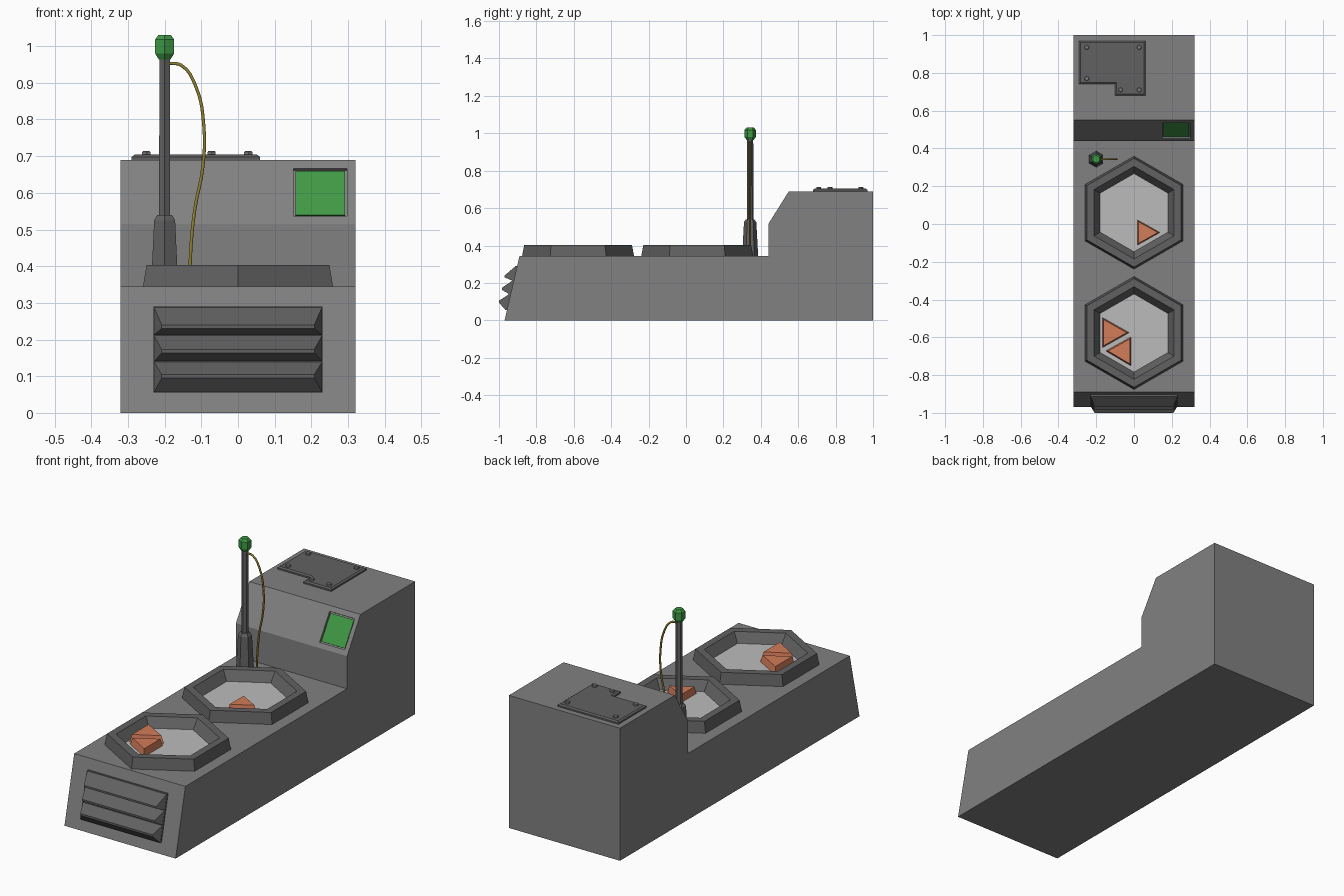
import bpy, bmesh
from math import sin, cos, tau, hypot
from mathutils import Vector

if "Cube" in bpy.data.objects:
    bpy.data.objects.remove(bpy.data.objects["Cube"])


def material(name, rgb):
    m = bpy.data.materials.new(name)
    m.diffuse_color = (*rgb, 1)
    m.use_nodes = True
    m.node_tree.nodes["Principled BSDF"].inputs["Base Color"].default_value = m.diffuse_color
    return m


BODY = material("body_grey", (0.22, 0.22, 0.22))
DARK = material("dark_grey", (0.12, 0.12, 0.12))
PALE = material("pale_grey", (0.5, 0.5, 0.5))
GREEN = material("green", (0.05, 0.32, 0.06))
ORANGE = material("orange", (0.65, 0.2, 0.1))
YELLOW = material("yellow", (0.28, 0.22, 0.03))


def loft(name, rings, mat):
    """Solid through rings of equal point count, capped at both ends."""
    bm = bmesh.new()
    vs = [[bm.verts.new(p) for p in r] for r in rings]
    n = len(vs[0])
    for a, b in zip(vs, vs[1:]):
        for i in range(n):
            j = (i + 1) % n
            bm.faces.new((a[i], a[j], b[j], b[i]))
    bm.faces.new(vs[0])
    bm.faces.new(vs[-1])
    bmesh.ops.recalc_face_normals(bm, faces=bm.faces)
    me = bpy.data.meshes.new(name)
    bm.to_mesh(me)
    bm.free()
    me.materials.append(mat)
    ob = bpy.data.objects.new(name, me)
    bpy.context.collection.objects.link(ob)
    return ob


def hexes(name, x, y, levels, mat):
    """Stack of hexagons with points towards +-y; levels are (radius, z)."""
    loft(name, [[(x + r * sin(i * tau / 6), y + r * cos(i * tau / 6), z)
                 for i in range(6)] for r, z in levels], mat)


def outline(pts, z):
    return [(x, y, z) for x, y in pts]


def shrink(pts, s):
    c = sum((Vector(p) for p in pts), Vector((0, 0))) / len(pts)
    return [tuple(c + (Vector(p) - c) * s) for p in pts]


# Main body from a side profile
profile = [(-0.97, 0), (-0.89, 0.345), (0.44, 0.345), (0.44, 0.515),
           (0.55, 0.69), (1.0, 0.69), (1.0, 0)]
body = loft("console_body", [[(x, y, z) for y, z in profile] for x in (-0.32, 0.32)], BODY)


# Recessed screen on the sloped panel
def screen_ring(offset, m=0.0):
    n = Vector((0, -0.175, 0.11)) / hypot(0.175, 0.11)
    return [Vector((x, 0.44 + (z - 0.515) * 0.11 / 0.175, z)) + n * offset
            for x, z in ((0.152 + m, 0.537 + m), (0.297 - m, 0.537 + m),
                         (0.297 - m, 0.667 - m), (0.152 + m, 0.667 - m))]


cutter = loft("screen_cutter", [screen_ring(-0.012), screen_ring(0.03)], DARK)
cutter.hide_render = True
mod = body.modifiers.new("screen_recess", 'BOOLEAN')
mod.operation = 'DIFFERENCE'
mod.object = cutter
mod.solver = 'EXACT'
bpy.context.view_layer.objects.active = body
bpy.ops.object.modifier_apply(modifier=mod.name)
bpy.data.objects.remove(cutter)
loft("screen", [screen_ring(-0.014, 0.005), screen_ring(-0.005, 0.005)], GREEN)

# Two hexagonal dishes with pale floors
for label, cy in (("rear", 0.06), ("front", -0.577)):
    hexes(label + "_dish_rim", 0, cy, [(0.30, 0.34), (0.288, 0.403), (0.245, 0.403),
                                       (0.207, 0.352)], DARK)
    hexes(label + "_dish_floor", 0, cy, [(0.207, 0.35), (0.207, 0.356)], PALE)

# Triangular orange chips
chips = [[(0.018, 0.022), (0.018, -0.112), (0.138, -0.045)],
         [(-0.167, -0.495), (-0.167, -0.655), (-0.025, -0.575)],
         [(-0.15, -0.672), (-0.015, -0.597), (-0.015, -0.752)]]
for i, tri in enumerate(chips):
    loft(f"chip_{i + 1}", [outline(tri, 0.354), outline(shrink(tri, 0.86), 0.393)], ORANGE)

# Antenna
AX, AY = -0.2, 0.343
hexes("antenna_base", AX, AY, [(0.043, 0.34), (0.033, 0.525), (0.023, 0.54)], DARK)
hexes("antenna_pole", AX, AY, [(0.0175, 0.53), (0.0165, 0.97)], DARK)
hexes("antenna_tip", AX, AY, [(0.018, 0.963), (0.03, 0.98), (0.03, 1.018), (0.02, 1.03)], GREEN)

# Hanging cable
cu = bpy.data.curves.new("antenna_cable", 'CURVE')
cu.dimensions = '3D'
cu.bevel_depth = 0.005
cu.bevel_resolution = 1
cu.resolution_u = 4
cu.use_fill_caps = True
path = [(-0.19, 0.953), (-0.155, 0.948), (-0.115, 0.89), (-0.093, 0.78),
        (-0.096, 0.67), (-0.118, 0.553), (-0.13, 0.42), (-0.13, 0.34)]
sp = cu.splines.new('BEZIER')
sp.bezier_points.add(len(path) - 1)
for bp, (x, z) in zip(sp.bezier_points, path):
    bp.co = (x, AY, z)
    bp.handle_left_type = bp.handle_right_type = 'AUTO'
cu.materials.append(YELLOW)
bpy.context.collection.objects.link(bpy.data.objects.new("antenna_cable", cu))

# Notched access plate with chamfered edge, and its bolts
def plate(d):
    return [(-0.29 + d, 0.97 - d), (0.06 - d, 0.97 - d), (0.06 - d, 0.68 + d),
            (-0.10 + d, 0.68 + d), (-0.10 + d, 0.74 + d), (-0.29 + d, 0.74 + d)]


loft("access_plate", [outline(plate(0), 0.685), outline(plate(0), 0.698),
                      outline(plate(0.008), 0.704)], DARK)
for i, (x, y) in enumerate([(-0.25, 0.935), (0.028, 0.935), (-0.25, 0.77),
                            (0.028, 0.71), (-0.072, 0.71)]):
    hexes(f"plate_bolt_{i + 1}", x, y, [(0.013, 0.70), (0.013, 0.711), (0.010, 0.714)], BODY)


# Front grille: backing plate and three wedge louvres
def slope_y(z):
    return -0.97 + 0.08 * z / 0.345


loft("grille_back", [[(x, slope_y(z) - d, z) for x, z in
                      ((-0.23, 0.055), (0.23, 0.055), (0.23, 0.29), (-0.23, 0.29))]
                     for d in (-0.01, 0.01)], DARK)
for i, (top, tip_y, tip_z, low) in enumerate([(0.29, -0.97, 0.235, 0.212),
                                              (0.212, -0.985, 0.168, 0.14),
                                              (0.14, -1.0, 0.1, 0.055)]):
    rings = []
    for s in (-1, 1):
        rings.append([(s * 0.23, slope_y(top) - 0.008, top),
                      (s * 0.208, tip_y, tip_z + 0.005), (s * 0.208, tip_y, tip_z - 0.005),
                      (s * 0.23, slope_y(low) - 0.008, low)])
    loft(f"grille_louvre_{i + 1}", rings, DARK)
